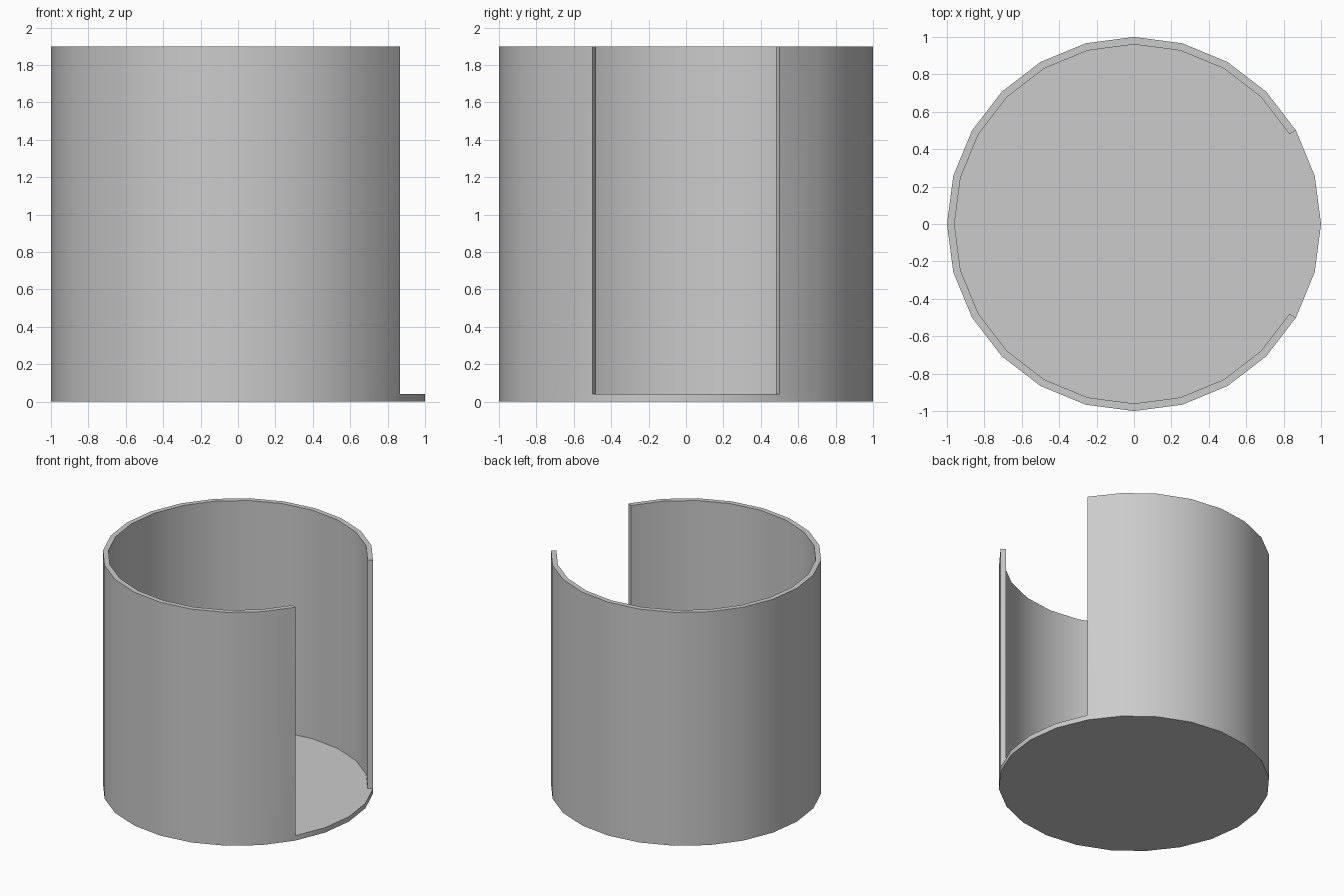
import bpy, bmesh, math

SIDES = 24
OUTER, INNER = 1.0, 0.96
FLOOR, TOP = 0.04, 1.9
GAP = 2  # wall segments left open on each side of +x

cube = bpy.data.objects.get("Cube")
if cube:
    bpy.data.objects.remove(cube, do_unlink=True)

# Plain grey material
grey = bpy.data.materials.new("plain grey")
grey.use_nodes = True
colour = (0.6, 0.6, 0.6, 1)
grey.diffuse_color = colour
grey.node_tree.nodes["Principled BSDF"].inputs["Base Color"].default_value = colour

bm = bmesh.new()


def ring(radius, z, steps):
    return [bm.verts.new((radius * math.cos(math.tau * i / SIDES),
                          radius * math.sin(math.tau * i / SIDES), z)) for i in steps]


def strip(a, b, closed=False):
    for i in range(len(a) if closed else len(a) - 1):
        j = (i + 1) % len(a)
        bm.faces.new((a[i], a[j], b[j], b[i]))


# Floor slab
full = range(SIDES)
base = ring(OUTER, 0, full)
rim = ring(OUTER, FLOOR, full)
floor_edge = ring(INNER, FLOOR, full)
bm.faces.new(base[::-1])
bm.faces.new(floor_edge)
strip(base, rim, closed=True)

# Floor rim inside the opening
opening = range(-GAP, GAP + 1)
strip([rim[i] for i in opening], [floor_edge[i] for i in opening])

# Wall around the rest of the floor
arc = range(GAP, SIDES - GAP + 1)
outer_low = [rim[i] for i in arc]
inner_low = [floor_edge[i] for i in arc]
outer_top = ring(OUTER, TOP, arc)
inner_top = ring(INNER, TOP, arc)
strip(outer_low, outer_top)
strip(outer_top, inner_top)
strip(inner_top, inner_low)
for k in (0, -1):
    bm.faces.new((outer_low[k], outer_top[k], inner_top[k], inner_low[k]))

bmesh.ops.recalc_face_normals(bm, faces=bm.faces)
mesh = bpy.data.meshes.new("open_cylinder_shell")
bm.to_mesh(mesh)
bm.free()
mesh.materials.append(grey)
shell = bpy.data.objects.new("open_cylinder_shell", mesh)
bpy.context.collection.objects.link(shell)

# Smooth the curved wall and keep its rims sharp
bpy.ops.object.select_all(action="DESELECT")
shell.select_set(True)
bpy.context.view_layer.objects.active = shell
bpy.ops.object.shade_smooth_by_angle(angle=math.radians(30))
